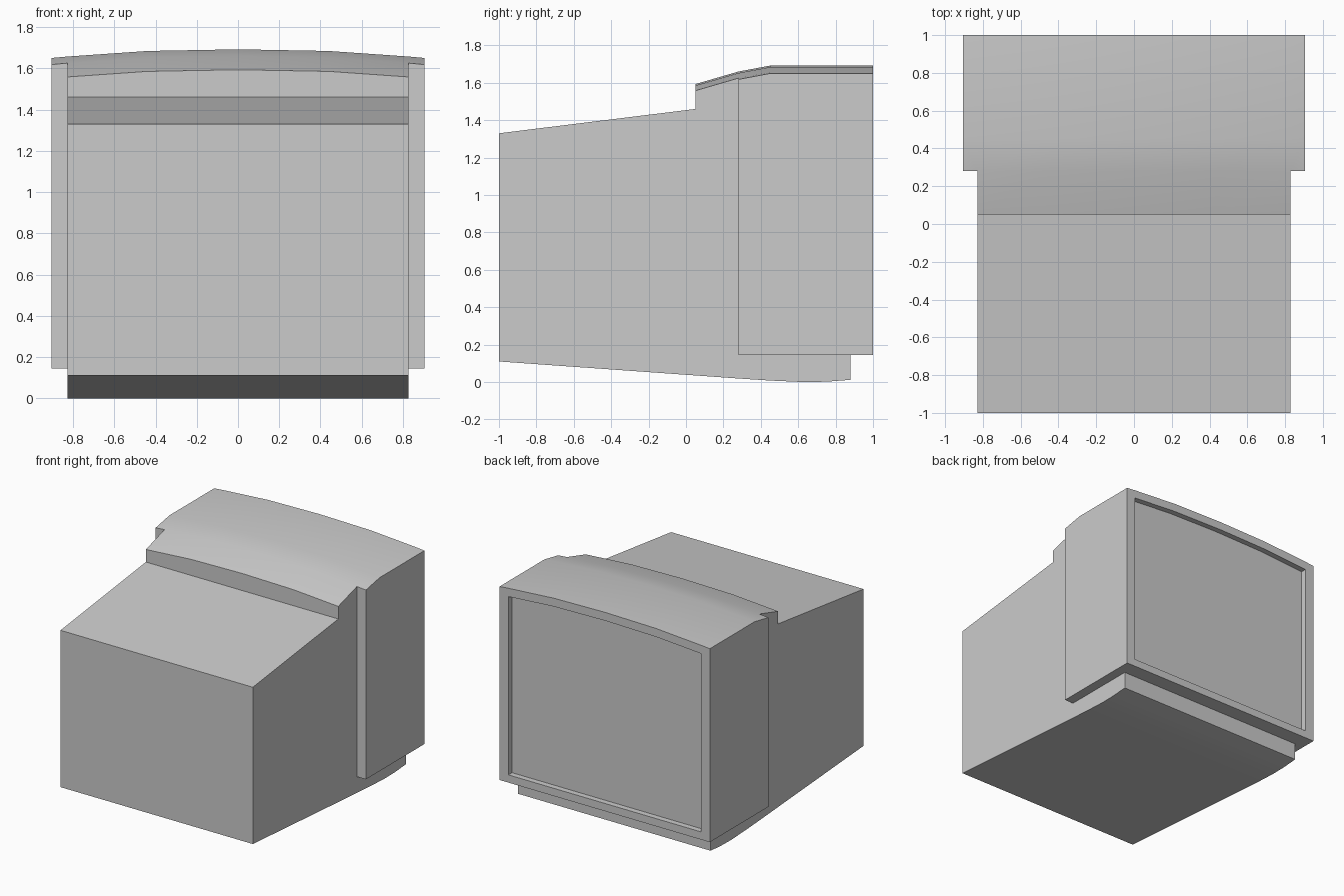
import bpy, bmesh, math

if "Cube" in bpy.data.objects:
    bpy.data.objects.remove(bpy.data.objects["Cube"])

W, EAR = 0.828, 0.905                       # half widths: tube housing, front bezel
STATIONS = [-W, -0.44, 0.0, 0.44, W]
CROWN = {0.0: 0.0, 0.44: 0.008, W: 0.035, EAR: 0.042}

# side profile as (y, z, crowned): crowned points follow the arched top
PROFILE = [(-1, .11, 0), (-1, 1.33, 0), (.05, 1.46, 0),
           (.05, 1.593, 1), (.28, 1.66, 1), (.45, 1.692, 1), (1, 1.692, 1),   # roof
           (1, 1.627, 1), (.955, 1.627, 1), (.955, .205, 0), (1, .205, 0),    # screen recess
           (1, .145, 0), (.88, .145, 0), (.88, .012, 0), (.75, .002, 0),      # foot and belly
           (.63, 0, 0), (.45, .008, 0), (.28, .019, 0)]
SCREEN_STRIP = 8                            # profile edge that the screen fills


def point(x, p):
    return (x, p[0], p[1] - CROWN[abs(x)] * p[2])


def finish(bm, name):
    mesh = bpy.data.meshes.new(name)
    bm.to_mesh(mesh)
    bm.free()
    ob = bpy.data.objects.new(name, mesh)
    bpy.context.collection.objects.link(ob)
    bpy.ops.object.select_all(action='DESELECT')
    ob.select_set(True)
    bpy.context.view_layer.objects.active = ob
    bpy.ops.object.shade_smooth_by_angle(angle=math.radians(20))
    return ob


# housing: the profile carried across the width
bm = bmesh.new()
n = len(PROFILE)
rows = [[bm.verts.new(point(x, p)) for p in PROFILE] for x in STATIONS]
for a, b in zip(rows, rows[1:]):
    for i in range(n):
        if i != SCREEN_STRIP:
            j = (i + 1) % n
            bm.faces.new((a[i], a[j], b[j], b[i]))

# sides: flat wall, recess wall and the wider bezel cheek
for row, s in ((rows[0], -1), (rows[-1], 1)):
    corner = bm.verts.new((s * W, .28, .145))
    bm.faces.new(row[:5] + [corner] + row[12:])
    bm.faces.new(row[7:11])
    inner = [row[4], row[5], row[6], row[7], row[10], row[11], row[12], corner]
    keys = [PROFILE[i] for i in (4, 5, 6, 7, 10, 11, 12)] + [(.28, .145, 0)]
    outer = [bm.verts.new(point(s * EAR, k)) for k in keys]
    for i in range(8):
        j = (i + 1) % 8
        bm.faces.new((inner[i], inner[j], outer[j], outer[i]))
    bm.faces.new(outer)

# close the recess while orienting normals, then drop those faces for the screen
plug = [bm.faces.new((a[8], a[9], b[9], b[8])) for a, b in zip(rows, rows[1:])]
bmesh.ops.recalc_face_normals(bm, faces=bm.faces[:])
bmesh.ops.delete(bm, geom=plug, context='FACES_ONLY')
finish(bm, "housing")

# screen: flat panel at the back of the recess, arched along its top
bm = bmesh.new()
rows = [[bm.verts.new(point(x, PROFILE[i])) for i in (8, 9)] for x in STATIONS]
for a, b in zip(rows, rows[1:]):
    bm.faces.new((a[0], b[0], b[1], a[1]))
bm.normal_update()
for f in bm.faces:
    if f.normal.y < 0:
        f.normal_flip()
finish(bm, "screen")
